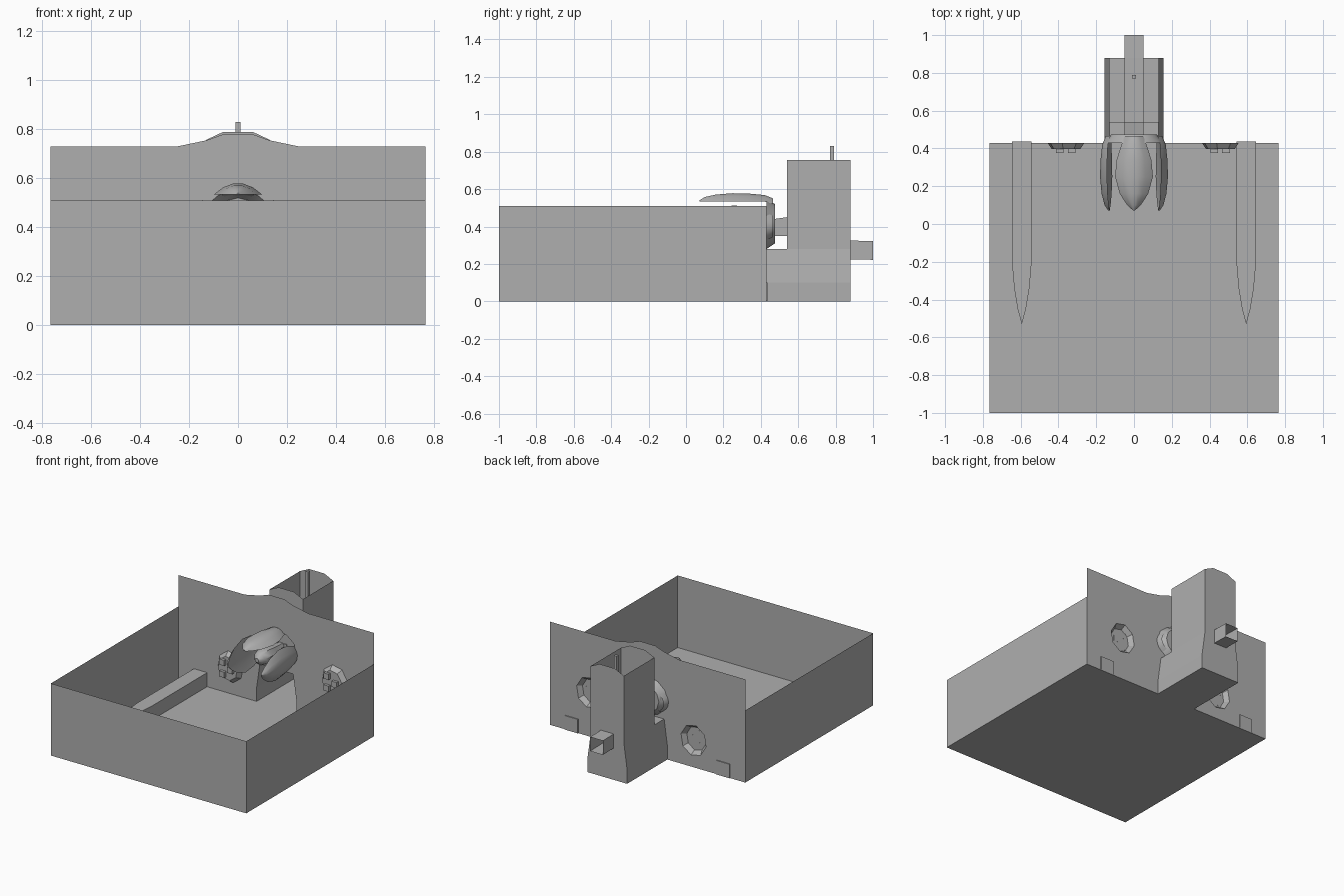
import bpy, bmesh, math
from mathutils import Matrix, Vector

if "Cube" in bpy.data.objects:
    bpy.data.objects.remove(bpy.data.objects["Cube"])

grey = bpy.data.materials.new("plain grey")
grey.diffuse_color = (0.43, 0.43, 0.43, 1)
grey.use_nodes = True
grey.node_tree.nodes["Principled BSDF"].inputs["Base Color"].default_value = grey.diffuse_color

W, BACK, FRONT = 0.765, 0.43, -1.0


def finish(bm, name, smooth=False, normals=True):
    if normals:
        bmesh.ops.recalc_face_normals(bm, faces=bm.faces)
    me = bpy.data.meshes.new(name)
    bm.to_mesh(me)
    bm.free()
    me.materials.append(grey)
    ob = bpy.data.objects.new(name, me)
    bpy.context.collection.objects.link(ob)
    if smooth:
        bpy.context.view_layer.objects.active = ob
        ob.select_set(True)
        bpy.ops.object.shade_smooth_by_angle(angle=math.radians(35))
        ob.select_set(False)
    return ob


def face(bm, pts):
    return bm.faces.new([bm.verts.new(p) for p in pts])


def loft(bm, loops, cap_end=False):
    """Join successive closed loops of points with quads."""
    rings = [[bm.verts.new(p) for p in lp] for lp in loops]
    for a, b in zip(rings, rings[1:]):
        n = len(a)
        for i in range(n):
            j = (i + 1) % n
            bm.faces.new((a[i], a[j], b[j], b[i]))
    if cap_end:
        bm.faces.new(rings[-1])


def ring(x, y, z, rx, rz, n=8, turn=0.2):
    return [(x + rx * math.cos(turn + k * math.tau / n), y,
             z + rz * math.sin(turn + k * math.tau / n)) for k in range(n)]


def square(x, y, z, hx, hz):
    return [(x - hx, y, z - hz), (x + hx, y, z - hz), (x + hx, y, z + hz), (x - hx, y, z + hz)]


def sheet(name, loops):
    """Flat wall filled between an outline and its holes."""
    bm = bmesh.new()
    for lp in loops:
        vs = [bm.verts.new(p) for p in lp]
        for i, v in enumerate(vs):
            bm.edges.new((v, vs[(i + 1) % len(vs)]))
    bmesh.ops.triangle_fill(bm, use_beauty=True, edges=bm.edges[:])
    bmesh.ops.dissolve_limit(bm, angle_limit=0.01, verts=bm.verts[:], edges=bm.edges[:])
    return finish(bm, name)


# Floor of the room and of the tower
bm = bmesh.new()
face(bm, [(-W, FRONT, 0), (W, FRONT, 0), (W, BACK, 0), (-W, BACK, 0)])
face(bm, [(-.155, BACK, 0), (.155, BACK, 0), (.155, .88, 0), (-.155, .88, 0)])
finish(bm, "floor")

# Low thin walls on three sides
bm = bmesh.new()
face(bm, [(-W, FRONT, 0), (W, FRONT, 0), (W, FRONT, .51), (-W, FRONT, .51)])
for s in (-1, 1):
    face(bm, [(s * W, FRONT, 0), (s * W, BACK, 0), (s * W, BACK, .51), (s * W, FRONT, .51)])
finish(bm, "low_walls")

# Tall rear wall with raised middle, doorway and round openings
half = [(.155, 0), (W, 0), (W, .73), (.25, .73), (.13, .755), (.06, .78)]
door = [(.13, .27), (.155, .1)]
outline = [(x, BACK, z) for x, z in half]
outline += [(-x, BACK, z) for x, z in reversed(half)]
outline += [(-.155, BACK, .1), (-.13, BACK, .27), (.13, BACK, .27), (.155, BACK, .1)]
dishes = [(-.36, .19), (.457, .31)]
hub_z = .415
holes = [ring(x, BACK, z, .1, .11) for x, z in dishes]
holes.append(ring(0, BACK, hub_z, .158, .135, 12, 0))
sheet("rear_wall", [outline] + holes)

# Dished sockets pushed into the room, each with three small studs
for i, (x, z) in enumerate(dishes):
    bm = bmesh.new()
    loft(bm, [ring(x, BACK, z, .1, .11), ring(x, .397, z, .077, .085)], True)
    finish(bm, f"socket_{i + 1}")
    bm = bmesh.new()
    for dx, dz in ((.03, 0), (-.032, .042), (-.032, -.042)):
        loft(bm, [square(x + dx, .398, z + dz, .02, .02),
                  square(x + dx, .377, z + dz, .02, .02)], True)
        face(bm, square(x + dx, .399, z + dz, .02, .02))
    finish(bm, f"socket_studs_{i + 1}")

# Tower behind the wall: flared lower part, narrower upper shaft, open top
bm = bmesh.new()
for s in (-1, 1):
    for (xa, za), (xb, zb), y0 in (((.155, 0), (.155, .1), BACK),
                                   ((.155, .1), (.13, .28), BACK),
                                   ((.13, .28), (.13, .757), .54)):
        face(bm, [(s * xa, y0, za), (s * xa, .88, za), (s * xb, .88, zb), (s * xb, y0, zb)])
face(bm, [(-.13, BACK, .28), (.13, BACK, .28), (.13, .54, .28), (-.13, .54, .28)])
finish(bm, "tower_sides")
arch = [(.13, .757), (.06, .79), (-.06, .79), (-.13, .757)]
duct_hole = square(0, .88, .275, .05, .05)
sheet("tower_back", [[(x, .88, z) for x, z in
                      [(-.155, .1), (-.155, 0), (.155, 0), (.155, .1), (.13, .28)] + arch
                      + [(-.13, .28)]], duct_hole])
sheet("tower_front", [[(x, .54, z) for x, z in [(-.13, .28), (.13, .28)] + arch]])

# Square duct leaving the tower, open at its end
bm = bmesh.new()
loft(bm, [square(0, .54, .275, .05, .05), square(0, .88, .275, .05, .05),
          square(0, 1.0, .272, .05, .05)])
finish(bm, "duct")

# Thin mast inside the tower
bm = bmesh.new()
bmesh.ops.create_cube(bm, size=1, matrix=Matrix.Translation((0, .78, .575))
                      @ Matrix.Diagonal((.02, .02, .51, 1)))
finish(bm, "mast")

# Low bars on the floor with pointed front ends
for s, name in ((-1, "left"), (1, "right")):
    side = [(.052, .437), (.052, -.2), (.04, -.34), (.022, -.45), (0, -.53)]
    pts = side + [(-x, y) for x, y in reversed(side[:-1])]
    bm = bmesh.new()
    loft(bm, [[(s * .594 + x, y, z) for x, y in pts] for z in (.001, .1)], True)
    finish(bm, f"{name}_floor_bar", True)

# Hub: shallow dish behind the wall and the stem joining it to the tower
bm = bmesh.new()
loft(bm, [ring(0, BACK, hub_z, .158, .135, 12, 0),
          ring(0, .475, hub_z, .12, .105, 12, 0)], True)
finish(bm, "hub_dish", True)
bm = bmesh.new()
loft(bm, [square(0, .54, .4, .05, .05), square(0, .47, .395, .05, .045)])
finish(bm, "hub_stem")

# Small bud at the centre of the hub
bm = bmesh.new()
loft(bm, [ring(0, y, hub_z, r, r, 8) for y, r in
          ((.474, .03), (.38, .04), (.3, .06), (.24, .045), (.21, .015))], True)
finish(bm, "bud", True)


def petal(name, angle, half_w, inner, rise):
    """Pointed shell with a domed outside, turned about the hub axis."""
    stations = [(.465, .5, -.012), (.42, .66, .0), (.34, .92, 0), (.25, 1, 0),
                (.16, .75, 0), (.1, .36, 0), (.072, .05, 0)]
    rot = Matrix.Rotation(angle, 3, 'Y')
    loops = []
    for y, w, drop in stations:
        h = rise * w ** .6
        sec = [(-1, 0), (-.6, .68), (-.22, 1), (.22, 1), (.6, .68), (1, 0), (.45, .2), (-.45, .2)]
        loops.append([rot @ Vector((u * w * half_w, y, inner + drop + v * h))
                      + Vector((0, 0, hub_z)) for u, v in sec])
    bm = bmesh.new()
    loft(bm, loops, True)
    finish(bm, name, True)


# Three petals reaching forward into the room
petal("top_petal", 0, .1, .118, .045)
petal("right_petal", math.radians(97), .115, .13, .048)
petal("left_petal", math.radians(-97), .115, .13, .048)
